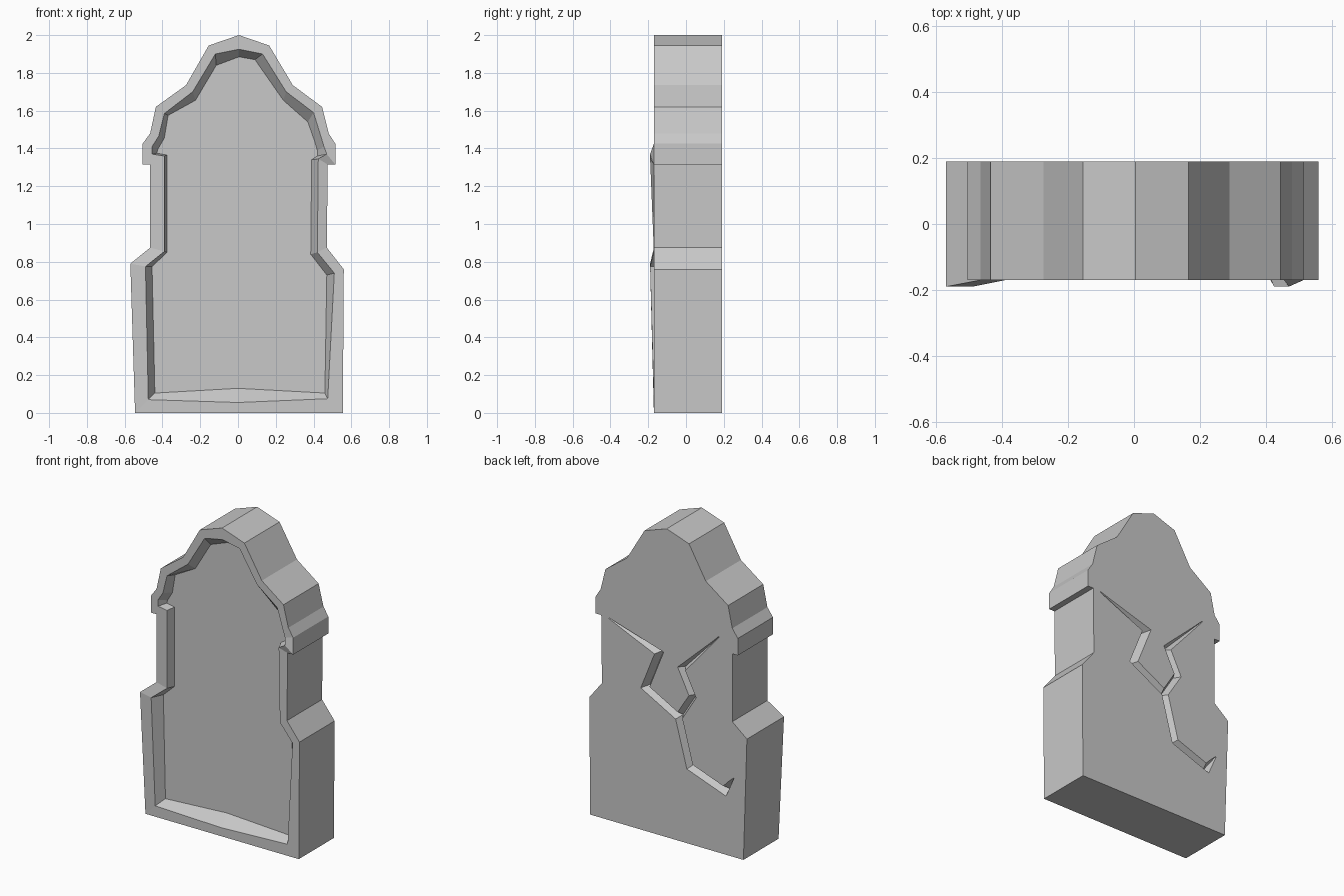
import bpy
import bmesh
from mathutils import Vector

if "Cube" in bpy.data.objects:
    bpy.data.objects.remove(bpy.data.objects["Cube"], do_unlink=True)

BACK = 0.19
FRONT = -0.17
FLOOR = -0.115
BULGE = -0.19

# Matching profiles (x, z), clockwise from the bottom middle
OUTER = [(0, 0), (-.545, 0), (-.57, .79), (-.465, .875), (-.465, 1.315),
         (-.505, 1.315), (-.505, 1.425), (-.465, 1.48), (-.435, 1.62),
         (-.275, 1.735), (-.155, 1.945), (.005, 2), (.165, 1.945),
         (.29, 1.735), (.445, 1.62), (.48, 1.48), (.515, 1.425),
         (.515, 1.315), (.475, 1.315), (.47, .875), (.56, .76), (.555, 0)]
RIM = [(0, .055), (-.475, .07), (-.49, .775), (-.39, .855), (-.39, 1.36),
       (-.455, 1.37), (-.455, 1.41), (-.42, 1.465), (-.39, 1.585),
       (-.24, 1.7), (-.12, 1.9), (.005, 1.925), (.13, 1.9),
       (.255, 1.7), (.4, 1.59), (.44, 1.46), (.455, 1.41),
       (.47, 1.37), (.425, 1.345), (.42, .85), (.51, .74), (.475, .075)]
PANEL = [(0, .13), (-.44, .105), (-.455, .775), (-.375, .85), (-.375, 1.365),
         (-.43, 1.375), (-.425, 1.395), (-.39, 1.455), (-.37, 1.575),
         (-.225, 1.655), (-.115, 1.84), (.005, 1.885), (.09, 1.87),
         (.24, 1.655), (.37, 1.54), (.405, 1.44), (.42, 1.39),
         (.42, 1.36), (.39, 1.34), (.385, .84), (.47, .73), (.46, .105)]

# Crack centre lines on the back (x, z)
MAIN_CRACK = [(.42, 1.31), (.06, 1.18), (.16, .93), (-.08, .8),
              (-.16, .5), (-.41, .41), (-.475, .51)]
SIDE_CRACK = [(-.37, 1.4), (-.1, 1.12), (-.18, .96), (-.08, .8)]


def make_material(name, value):
    material = bpy.data.materials.new(name)
    material.use_nodes = True
    colour = (value, value, value, 1)
    material.diffuse_color = colour
    shader = material.node_tree.nodes["Principled BSDF"]
    shader.inputs["Base Color"].default_value = colour
    shader.inputs["Roughness"].default_value = 0.9
    return material


def finish(bm, name, material):
    """Turn a bmesh into a flat-shaded object."""
    bmesh.ops.recalc_face_normals(bm, faces=bm.faces)
    mesh = bpy.data.meshes.new(name)
    bm.to_mesh(mesh)
    bm.free()
    mesh.materials.append(material)
    obj = bpy.data.objects.new(name, mesh)
    bpy.context.scene.collection.objects.link(obj)
    return obj


def add_loop(bm, profile, y):
    return [bm.verts.new((x, y, z)) for x, z in profile]


def bridge(bm, first, second):
    count = len(first)
    for i in range(count):
        j = (i + 1) % count
        bm.faces.new((first[i], first[j], second[j], second[i]))


def build_slab(material):
    bm = bmesh.new()
    back = add_loop(bm, OUTER, BACK)
    front = add_loop(bm, OUTER, FRONT)
    rim = add_loop(bm, RIM, FRONT)
    panel = add_loop(bm, PANEL, FLOOR)
    # Slight bulges where the frame is worn unevenly
    for vert in (front[2], rim[2], rim[17], rim[18]):
        vert.co.y = BULGE
    loops = [back, front, rim, panel]
    for first, second in zip(loops, loops[1:]):
        bridge(bm, first, second)
    bm.faces.new(back)
    bm.faces.new(panel)
    return finish(bm, "gravestone_slab", material)


def build_crack(name, line, material, width, depth, open_end):
    """Make a V-shaped wedge along a path, with pointed ends."""
    bm = bmesh.new()
    points = [Vector(p) for p in line]
    last = len(points) - 1
    rings = []
    for i, point in enumerate(points):
        before = (point - points[max(i - 1, 0)]).normalized()
        after = (points[min(i + 1, last)] - point).normalized()
        along = (before + after).normalized()
        side = Vector((-along.y, along.x))
        # Widen at corners so the groove keeps its width
        miter = 1 / max(along.dot(after if i < last else before), 0.6)
        tapered = i == 0 or (i == last and not open_end)
        scale = 0.2 if tapered else 1
        left = point + side * width * miter * scale / 2
        right = point - side * width * miter * scale / 2
        rings.append([bm.verts.new((left.x, BACK + 0.01, left.y)),
                      bm.verts.new((right.x, BACK + 0.01, right.y)),
                      bm.verts.new((point.x, BACK - depth * scale, point.y))])
    for first, second in zip(rings, rings[1:]):
        bridge(bm, first, second)
    bm.faces.new(rings[0])
    bm.faces.new(rings[-1])
    bmesh.ops.triangulate(bm, faces=bm.faces)
    cutter = finish(bm, name, material)
    cutter.hide_render = True
    return cutter


def carve(target, cutter):
    modifier = target.modifiers.new(cutter.name, "BOOLEAN")
    modifier.operation = "DIFFERENCE"
    modifier.solver = "EXACT"
    modifier.object = cutter
    bpy.context.view_layer.objects.active = target
    bpy.ops.object.modifier_apply(modifier=modifier.name)
    bpy.data.objects.remove(cutter, do_unlink=True)


stone = make_material("grey stone", 0.58)
slab = build_slab(stone)
carve(slab, build_crack("main_crack", MAIN_CRACK, stone, 0.06, 0.05, False))
carve(slab, build_crack("side_crack", SIDE_CRACK, stone, 0.055, 0.045, True))
